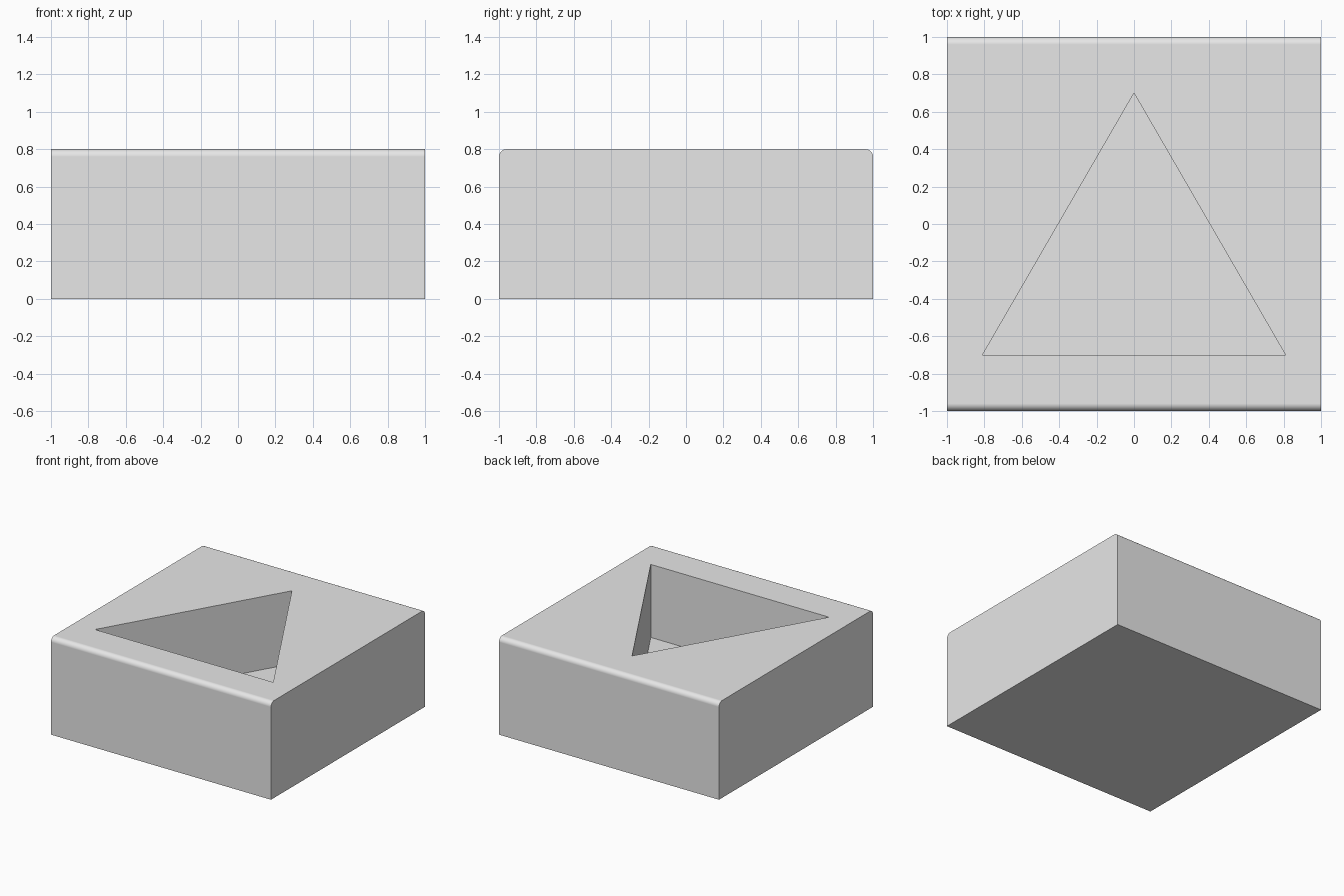
import bpy
import math
from mathutils import Vector

if "Cube" in bpy.data.objects:
    bpy.data.objects.remove(bpy.data.objects["Cube"], do_unlink=True)

HEIGHT, RADIUS, STEPS = 0.8, 0.04, 8
POCKET_FLOOR = 0.2

grey = bpy.data.materials.new("light grey")
grey.use_nodes = True
colour = (0.8, 0.8, 0.8, 1)
grey.diffuse_color = colour
grey.node_tree.nodes["Principled BSDF"].inputs["Base Color"].default_value = colour


def prism(name, profile, offset):
    """Extrude a closed outline of 3D points along an offset."""
    n = len(profile)
    verts = [Vector(p) for p in profile]
    verts += [v + Vector(offset) for v in verts]
    faces = [list(range(n))[::-1], list(range(n, 2 * n))]
    faces += [[i, (i + 1) % n, n + (i + 1) % n, n + i] for i in range(n)]
    mesh = bpy.data.meshes.new(name)
    mesh.from_pydata(verts, [], faces)
    mesh.materials.append(grey)
    obj = bpy.data.objects.new(name, mesh)
    bpy.context.collection.objects.link(obj)
    return obj


# Block: side outline with two rounded top edges, extruded along x
outline = [(-1, -1, 0), (-1, 1, 0)]
for side, start in ((1, 0), (-1, math.pi / 2)):
    for i in range(STEPS + 1):
        a = start + math.pi / 2 * i / STEPS
        outline.append((-1, side * (1 - RADIUS) + RADIUS * math.cos(a),
                        HEIGHT - RADIUS + RADIUS * math.sin(a)))
block = prism("block", outline, (2, 0, 0))

# Triangular pocket sunk into the top
triangle = [(x, y, POCKET_FLOOR) for x, y in ((-0.81, -0.7), (0.81, -0.7), (0, 0.7))]
cutter = prism("pocket_cutter", triangle, (0, 0, 1))
cutter.hide_render = True

cut = block.modifiers.new("pocket", 'BOOLEAN')
cut.operation = 'DIFFERENCE'
cut.solver = 'EXACT'
cut.object = cutter

bpy.ops.object.select_all(action='DESELECT')
block.select_set(True)
bpy.context.view_layer.objects.active = block
bpy.ops.object.modifier_apply(modifier=cut.name)
bpy.data.objects.remove(cutter, do_unlink=True)

# Smooth rounded edges, crisp corners, flat faces
bpy.ops.object.shade_smooth_by_angle(angle=math.radians(30))
weighted = block.modifiers.new("flat_faces", 'WEIGHTED_NORMAL')
weighted.keep_sharp = True
